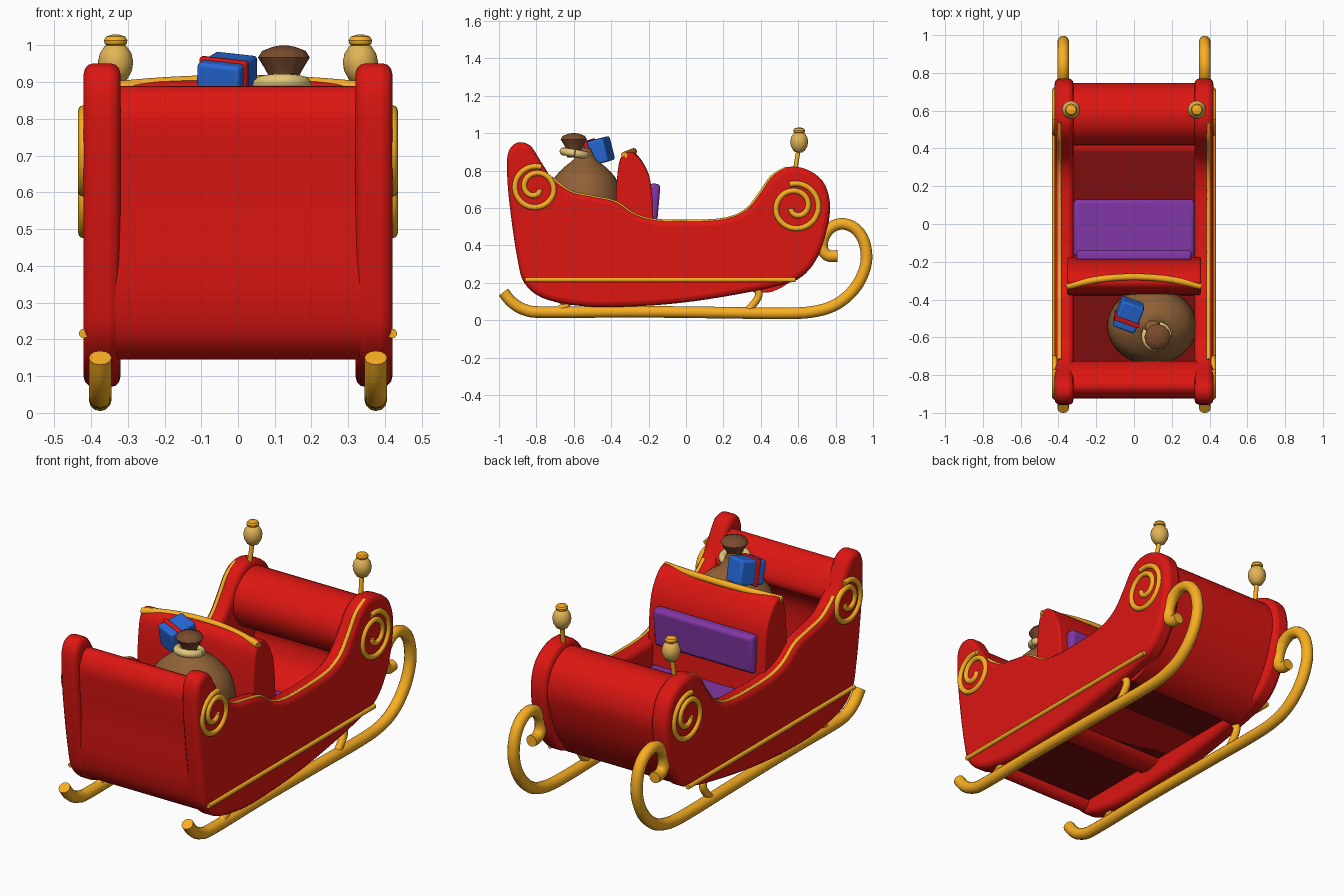
import bpy, bmesh, math
from mathutils import Vector, Euler

if "Cube" in bpy.data.objects:
    bpy.data.objects.remove(bpy.data.objects["Cube"])


def material(name, rgb):
    m = bpy.data.materials.new(name)
    m.diffuse_color = (*rgb, 1)
    m.use_nodes = True
    m.node_tree.nodes["Principled BSDF"].inputs["Base Color"].default_value = m.diffuse_color
    return m


RED = material("red", (0.72, 0.008, 0.006))
FLOOR = material("dark_red", (0.2, 0.004, 0.004))
GOLD = material("gold", (0.95, 0.43, 0.016))
PALE = material("pale_gold", (0.76, 0.46, 0.09))
PURPLE = material("purple", (0.22, 0.038, 0.38))
BROWN = material("brown", (0.28, 0.12, 0.038))
DARK = material("dark_brown", (0.19, 0.07, 0.028))
ROPE = material("rope", (0.78, 0.58, 0.2))
BLUE = material("blue", (0.02, 0.14, 0.68))


def smooth_path(pts, steps=6, closed=False):
    """Catmull-Rom interpolation through the points."""
    p = [Vector(q) for q in pts]
    n = len(p)
    out = []
    for i in range(n if closed else n - 1):
        if closed:
            a, b, c, d = (p[(i + k) % n] for k in (-1, 0, 1, 2))
        else:
            a, b, c, d = p[max(i - 1, 0)], p[i], p[i + 1], p[min(i + 2, n - 1)]
        for s in range(steps):
            t = s / steps
            out.append(0.5 * (2 * b + (c - a) * t + (2 * a - 5 * b + 4 * c - d) * t**2
                              + (3 * b - a - 3 * c + d) * t**3))
    return out if closed else out + [p[-1]]


def finish(name, mesh, mat, bevel=0, mirror=False, segments=3):
    ob = bpy.data.objects.new(name, mesh)
    bpy.context.collection.objects.link(ob)
    mesh.materials.clear()
    mesh.materials.append(mat)
    bpy.ops.object.select_all(action='DESELECT')
    ob.select_set(True)
    bpy.context.view_layer.objects.active = ob
    bpy.ops.object.shade_smooth_by_angle(angle=math.radians(40))
    if bevel:
        b = ob.modifiers.new("bevel", 'BEVEL')
        b.width, b.segments, b.use_clamp_overlap = bevel, segments, False
        b.limit_method, b.angle_limit = 'ANGLE', math.radians(50)
    if mirror:
        ob.modifiers.new("mirror", 'MIRROR')
    return ob


def from_bmesh(name, bm, mat, **kw):
    bmesh.ops.recalc_face_normals(bm, faces=bm.faces)
    me = bpy.data.meshes.new(name)
    bm.to_mesh(me)
    bm.free()
    return finish(name, me, mat, **kw)


def prism(name, yz, x0, x1, mat, slices=1, arch=0, **kw):
    """Extrude a closed y-z profile along x, optionally arching its top."""
    bm = bmesh.new()
    zmin, zmax = min(q[1] for q in yz), max(q[1] for q in yz)
    rings = []
    for i in range(slices + 1):
        x = x0 + (x1 - x0) * i / slices
        lift = arch * (1 - (x / x1)**2)
        rings.append([bm.verts.new((x, q[0], q[1] + lift * (q[1] - zmin) / (zmax - zmin))) for q in yz])
    for a, b in zip(rings, rings[1:]):
        for j in range(len(yz)):
            k = (j + 1) % len(yz)
            bm.faces.new((a[j], a[k], b[k], b[j]))
    bm.faces.new(rings[0])
    bm.faces.new(rings[-1])
    return from_bmesh(name, bm, mat, **kw)


def tube(name, pts, radius, mat, mirror=False):
    cu = bpy.data.curves.new(name, 'CURVE')
    cu.dimensions, cu.bevel_depth, cu.bevel_resolution, cu.use_fill_caps = '3D', radius, 4, True
    sp = cu.splines.new('POLY')
    sp.points.add(len(pts) - 1)
    for q, v in zip(sp.points, pts):
        q.co = (*v, 1)
    tmp = bpy.data.objects.new(name + "_path", cu)
    bpy.context.collection.objects.link(tmp)
    me = bpy.data.meshes.new_from_object(tmp.evaluated_get(bpy.context.evaluated_depsgraph_get()))
    bpy.data.objects.remove(tmp)
    return finish(name, me, mat, mirror=mirror)


def lathe(name, rz, centre, mat, mirror=False, n=32, ripple=0, depth=1):
    """Revolve an r-z profile around a vertical axis; depth squashes it along y."""
    bm = bmesh.new()
    rings = []
    for r, z in rz:
        ring = []
        for i in range(n):
            a = 2 * math.pi * i / n
            rr = r * (1 + ripple * math.cos(a * n / 4))
            ring.append(bm.verts.new((centre[0] + rr * math.cos(a), centre[1] + depth * rr * math.sin(a), z)))
        rings.append(ring)
    for a, b in zip(rings, rings[1:]):
        for j in range(n):
            bm.faces.new((a[j], a[(j + 1) % n], b[(j + 1) % n], b[j]))
    bm.faces.new(rings[0])
    bm.faces.new(rings[-1])
    return from_bmesh(name, bm, mat, mirror=mirror)


def box(name, centre, size, mat, bevel, rot=(0, 0, 0)):
    bm = bmesh.new()
    bmesh.ops.create_cube(bm, size=1)
    bmesh.ops.scale(bm, vec=size, verts=bm.verts)
    ob = from_bmesh(name, bm, mat, bevel=bevel)
    ob.location, ob.rotation_euler = centre, rot
    return ob


# Side panels
top_edge = [(-0.78, 0.855), (-0.72, 0.765), (-0.62, 0.69), (-0.5, 0.662), (-0.38, 0.635), (-0.28, 0.57),
            (-0.17, 0.538), (0.0, 0.532), (0.2, 0.542), (0.32, 0.59), (0.40, 0.685), (0.46, 0.77), (0.54, 0.818)]
side = [(-0.952, 0.89), (-0.905, 0.948), (-0.835, 0.935)] + top_edge + [
    (0.64, 0.808), (0.73, 0.745), (0.768, 0.64), (0.762, 0.52), (0.72, 0.37), (0.64, 0.25), (0.52, 0.19),
    (0.2, 0.125), (-0.1, 0.085), (-0.4, 0.07), (-0.6, 0.08), (-0.77, 0.12), (-0.865, 0.2),
    (-0.9, 0.32), (-0.935, 0.55), (-0.955, 0.75)]
prism("side_panel", smooth_path(side, 4, True), 0.32, 0.42, RED, bevel=0.028, mirror=True)

# Scrolled front panel, back panel and floor
front = [(0.38, 0.16), (0.46, 0.152), (0.58, 0.225), (0.68, 0.37), (0.735, 0.52), (0.745, 0.63), (0.70, 0.73),
         (0.60, 0.785), (0.50, 0.765), (0.43, 0.69), (0.42, 0.60), (0.47, 0.51), (0.55, 0.47), (0.60, 0.43),
         (0.57, 0.32), (0.48, 0.24), (0.38, 0.22)]
prism("front_panel", smooth_path(front, 4, True), -0.355, 0.355, RED)
back = [(-0.79, 0.145), (-0.86, 0.2), (-0.893, 0.3), (-0.903, 0.42), (-0.908, 0.58), (-0.92, 0.72), (-0.92, 0.82),
        (-0.87, 0.887), (-0.80, 0.865), (-0.74, 0.79), (-0.73, 0.72), (-0.80, 0.66), (-0.84, 0.56), (-0.84, 0.38),
        (-0.81, 0.27), (-0.75, 0.19)]
prism("back_panel", smooth_path(back, 4, True), -0.355, 0.355, RED)
box("floor", (0, -0.19, 0.205), (0.7, 1.24, 0.03), FLOOR, 0)

# Seat
seat_back = [(-0.36, 0.2), (-0.375, 0.6), (-0.365, 0.79), (-0.345, 0.87), (-0.305, 0.9), (-0.255, 0.872),
             (-0.205, 0.79), (-0.185, 0.7), (-0.175, 0.55), (-0.17, 0.2)]
prism("seat_back", smooth_path(seat_back, 4, True), -0.355, 0.355, RED, slices=12, arch=0.005,
      bevel=0.01)
box("seat_base", (0, -0.04, 0.26), (0.68, 0.32, 0.14), RED, 0.01)
box("seat_cushion", (0, -0.025, 0.365), (0.64, 0.31, 0.09), PURPLE, 0.02)
box("back_cushion", (0, -0.175, 0.625), (0.61, 0.06, 0.21), PURPLE, 0.02, (math.radians(-5), 0, 0))
tube("seat_trim", [(0.355 * k / 10, -0.28 - 0.05 * (k / 10)**2, 0.902 - 0.02 * (k / 10)**2)
                   for k in range(-10, 11)], 0.018, GOLD)

# Gold trim on the sides
tube("edge_trim", [(0.394, q[0], q[1] - 0.006) for q in smooth_path(top_edge[1:])], 0.011, GOLD, True)
tube("side_strip", [(0.42, -0.86, 0.216), (0.42, 0.585, 0.216)], 0.013, GOLD, True)
for name, cy, cz, r, turn in (("rear_scroll", -0.805, 0.708, 0.115, 1), ("front_scroll", 0.588, 0.605, 0.126, -1)):
    pts = []
    for i in range(61):
        t = i / 60
        a = math.pi / 2 - turn * 0.28 + turn * t * 3.5 * math.pi
        rad = r * (1 - 0.28 * t) if t < 0.42 else r * (0.882 - 1.15 * (t - 0.42))
        pts.append((0.42, cy + rad * math.cos(a), cz + rad * math.sin(a)))
    tube(name, pts, 0.015, GOLD, True)

# Runners and struts
runner = [(-0.976, 0.15), (-0.93, 0.095), (-0.86, 0.055), (-0.75, 0.042), (-0.3, 0.045), (0.2, 0.04), (0.5, 0.036),
          (0.68, 0.045), (0.81, 0.088), (0.91, 0.18), (0.962, 0.3), (0.955, 0.41), (0.91, 0.485), (0.84, 0.515),
          (0.775, 0.495), (0.735, 0.44), (0.73, 0.38), (0.76, 0.345), (0.81, 0.343)]
tube("runner", [(0.375, *q) for q in smooth_path(runner)], 0.031, GOLD, True)
for name, y, z in (("rear_strut", -0.66, 0.11), ("front_strut", 0.36, 0.18)):
    path = smooth_path([(y - 0.01, z), (y + 0.025, z - 0.025), (y + 0.022, (z + 0.05) / 2), (y - 0.03, 0.05)])
    tube(name, [(0.375, *q) for q in path], 0.02, GOLD, True)

# Lantern posts
tube("lantern_post", [(0.34, 0.58, 0.78), (0.333, 0.603, 0.92)], 0.012, GOLD, True)
bulb = [(0.012, 0.895), (0.03, 0.905), (0.044, 0.93), (0.048, 0.955), (0.043, 0.978), (0.03, 0.998), (0.015, 1.005)]
lathe("lantern_bulb", bulb, (0.333, 0.605), PALE, True)
cap = [(0.02, 0.997), (0.03, 1.004), (0.032, 1.014), (0.026, 1.024), (0.01, 1.029)]
lathe("lantern_cap", cap, (0.333, 0.605), GOLD, True)

# Sack with rope tie and gathered top
sack = [(0.12, 0.22), (0.19, 0.24), (0.228, 0.35), (0.238, 0.52), (0.23, 0.65), (0.205, 0.74),
        (0.14, 0.81), (0.07, 0.86), (0.035, 0.92)]
lathe("sack", smooth_path(sack, 3), (0.095, -0.54), BROWN, depth=0.86)
tie = [(0.12 + 0.06 * math.cos(k * math.pi / 16), -0.595 + 0.06 * math.sin(k * math.pi / 16),
        0.892 - 0.01 * math.sin(k * math.pi / 16)) for k in range(33)]
tube("sack_tie", tie, 0.021, ROPE)
ruffle = [(0.035, 0.87), (0.037, 0.91), (0.05, 0.935), (0.069, 0.967), (0.058, 0.985), (0.03, 0.996), (0.008, 1.0)]
lathe("sack_top", ruffle, (0.125, -0.6), DARK, n=48, ripple=0.02)

# Gift box with ribbon
tilt = Euler((math.radians(13), math.radians(6), math.radians(-20)))
middle = Vector((-0.03, -0.48, 0.9))
box("gift_box", middle, (0.125, 0.15, 0.13), BLUE, 0.012, tilt)
shift = Vector((0, -0.025, 0))
shift.rotate(tilt)
box("gift_ribbon", middle + shift, (0.137, 0.024, 0.142), RED, 0.005, tilt)
